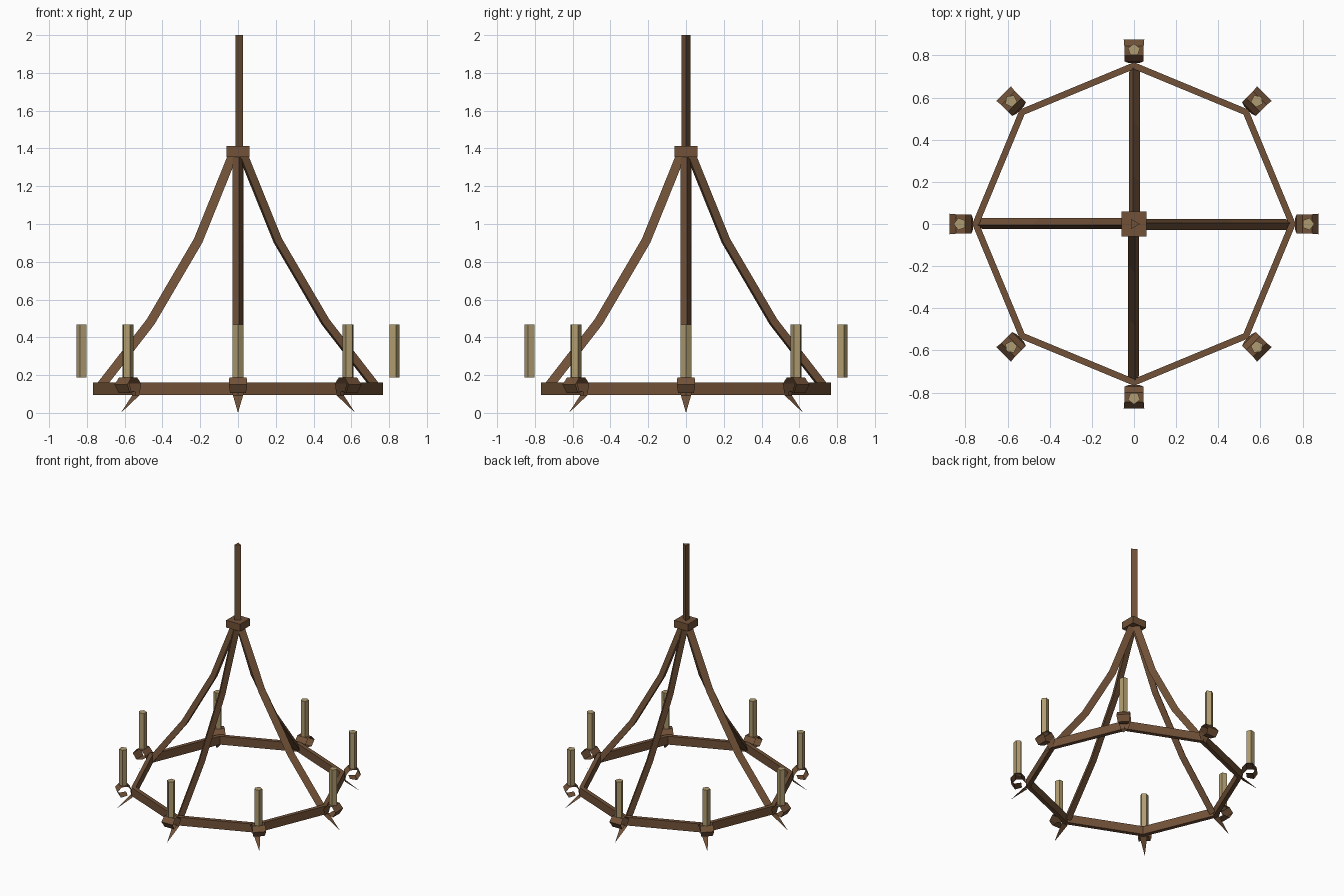
import bpy
from math import sin, cos, pi, radians
from mathutils import Vector, Matrix

if "Cube" in bpy.data.objects:
    bpy.data.objects.remove(bpy.data.objects["Cube"])


def material(name, color):
    m = bpy.data.materials.new(name)
    m.diffuse_color = (*color, 1)
    m.use_nodes = True
    m.node_tree.nodes["Principled BSDF"].inputs["Base Color"].default_value = m.diffuse_color
    return m


IRON = material("brown_iron", (0.17, 0.085, 0.04))
WAX = material("wax", (0.43, 0.33, 0.16))


def add_mesh(name, verts, faces, mat, angle=0.0):
    me = bpy.data.meshes.new(name)
    me.from_pydata([tuple(v) for v in verts], [], faces)
    me.materials.append(mat)
    me.transform(Matrix.Rotation(angle, 4, 'Z'))
    ob = bpy.data.objects.new(name, me)
    bpy.context.collection.objects.link(ob)
    return ob


def loft(name, rings, mat, angle=0.0, closed=False):
    """Skin a list of equal cross-sections; cap the ends unless closed."""
    n, m = len(rings[0]), len(rings)
    verts = [v for r in rings for v in r]
    faces = []
    for i in range(m if closed else m - 1):
        a, b = i * n, (i + 1) % m * n
        for j in range(n):
            k = (j + 1) % n
            faces.append((a + j, a + k, b + k, b + j))
    if not closed:
        faces += [tuple(reversed(range(n))), tuple(range((m - 1) * n, m * n))]
    return add_mesh(name, verts, faces, mat, angle)


def prism(name, sides, r, z0, z1, mat, x=0.0, turn=0.0, angle=0.0):
    rings = [[(x + r * cos(turn + 2 * pi * i / sides), r * sin(turn + 2 * pi * i / sides), z)
              for i in range(sides)] for z in (z0, z1)]
    return loft(name, rings, mat, angle)


# octagonal hoop with a rectangular section
section = [(0.735, 0.095), (0.768, 0.095), (0.768, 0.16), (0.735, 0.16)]
loft("hoop", [[(r * cos(i * pi / 4), r * sin(i * pi / 4), z) for r, z in section]
              for i in range(8)], IRON, closed=True)

# hanging rod (three-sided) and square hub
prism("hanging_rod", 3, 0.027, 1.40, 2.0, IRON)
prism("hub", 4, 0.06 * 2 ** 0.5, 1.355, 1.412, IRON, turn=pi / 4)

# four bent three-sided arms, ridge facing outwards with a slight twist
path = [Vector(p) for p in ((0.02, 0, 1.37), (0.206, 0, 0.91), (0.458, 0, 0.48), (0.737, 0, 0.12))]
arm_rings = []
for i, p in enumerate(path):
    t = (path[min(i + 1, 3)] - path[max(i - 1, 0)]).normalized()
    normal = Vector((-t.z, 0, t.x))
    side = Vector((0, 1, 0))
    arm_rings.append([p + 0.03 * (normal * cos(a) + side * sin(a))
                      for a in (radians(10 + 120 * k) for k in range(3))])
for i in range(4):
    loft(f"arm_{i + 1}", arm_rings, IRON, i * pi / 2)

# curled sheet brackets (radius, height, half width) from spike tip round the scroll
scroll = [(0.877, 0.0, 0.0), (0.765, 0.093, 0.027), (0.772, 0.155, 0.046), (0.80, 0.187, 0.046),
          (0.845, 0.187, 0.046), (0.876, 0.15, 0.049), (0.85, 0.105, 0.042), (0.80, 0.115, 0.035)]
ribbon = [(scroll[0][0], 0, scroll[0][1])]
for r, z, w in scroll[1:]:
    ribbon += [(r, -w, z), (r, w, z)]
ribbon_faces = [(0, 1, 2)] + [(k, k + 2, k + 3, k + 1) for k in range(1, len(ribbon) - 3, 2)]

# eight brackets, each carrying a five-sided candle
for i in range(8):
    a = i * pi / 4
    add_mesh(f"candle_bracket_{i + 1}", ribbon, ribbon_faces, IRON, a)
    prism(f"candle_{i + 1}", 5, 0.03, 0.187, 0.467, WAX, x=0.826, angle=a)
